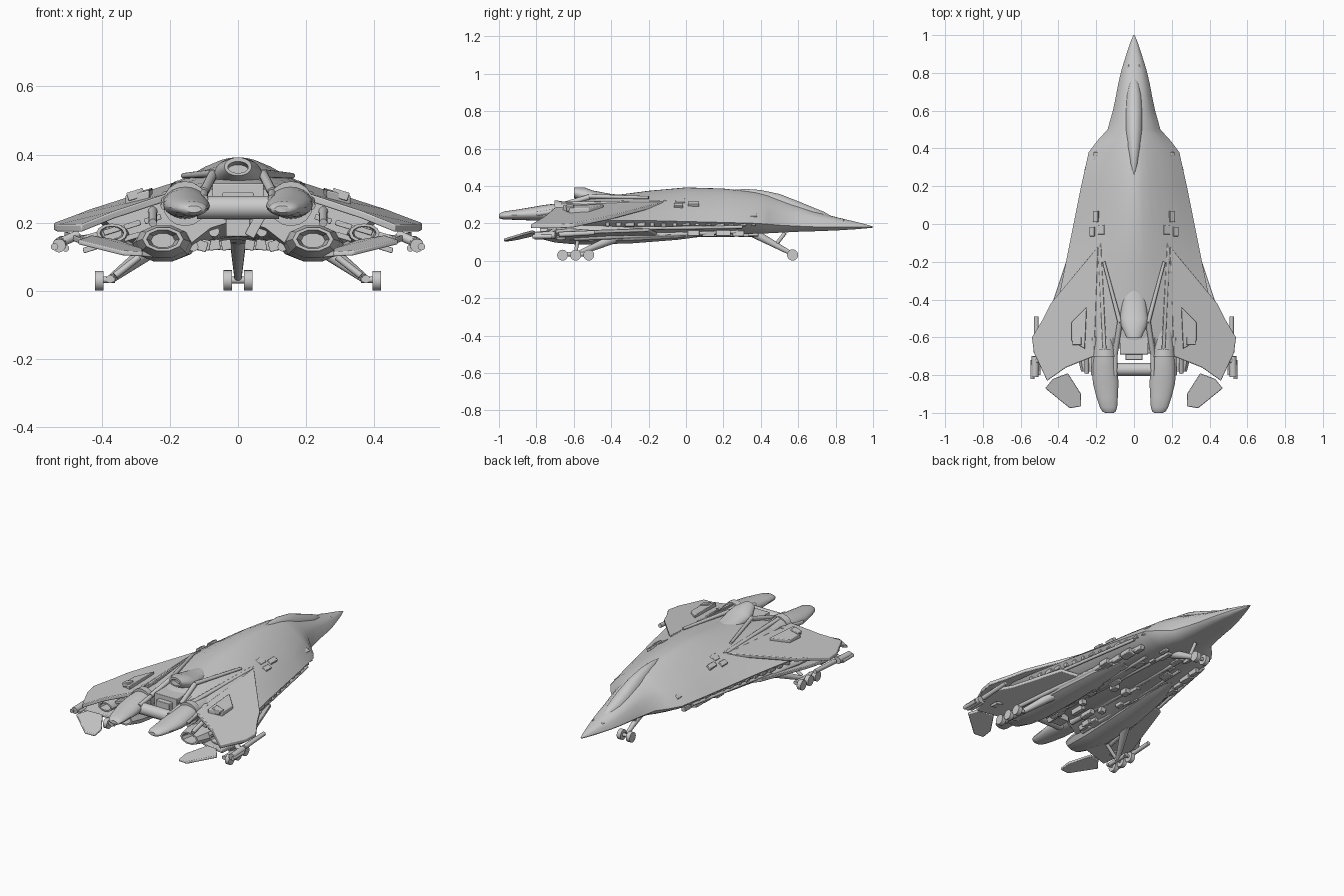
import bpy, bmesh, math, random
from mathutils import Vector, Matrix

random.seed(4)


def finish(name, bm, mirror=True, angle=35, bevel=0):
    bmesh.ops.recalc_face_normals(bm, faces=bm.faces[:])
    me = bpy.data.meshes.new(name)
    bm.to_mesh(me)
    bm.free()
    ob = bpy.data.objects.new(name, me)
    bpy.context.collection.objects.link(ob)
    if bevel:
        b = ob.modifiers.new("bevel", "BEVEL")
        b.width, b.segments = bevel, 2
    if mirror:
        ob.modifiers.new("mirror", "MIRROR").use_mirror_merge = False
    bpy.ops.object.select_all(action='DESELECT')
    ob.select_set(True)
    bpy.context.view_layer.objects.active = ob
    bpy.ops.object.shade_smooth_by_angle(angle=math.radians(angle))
    return ob


def skin(bm, rings):
    """Bridge consecutive closed rings and cap both ends."""
    vs = [[bm.verts.new(p) for p in r] for r in rings]
    for a, b in zip(vs, vs[1:]):
        for i in range(len(a)):
            j = (i + 1) % len(a)
            bm.faces.new((a[i], a[j], b[j], b[i]))
    bm.faces.new(vs[0])
    bm.faces.new(vs[-1])


def tube(name, rows, n=20, mirror=True, angle=35):
    """Elliptical sections along y: (y, cx, cz, rx, rz)."""
    bm = bmesh.new()
    skin(bm, [[(cx + rx * math.cos(k * math.tau / n), y, cz + rz * math.sin(k * math.tau / n))
               for k in range(n)] for y, cx, cz, rx, rz in rows])
    return finish(name, bm, mirror, angle)


def plate(name, pts, thick, mirror=True, bevel=0.004):
    """Slab with the given top outline."""
    bm = bmesh.new()
    skin(bm, [pts, [(x, y, z - thick) for x, y, z in pts]])
    return finish(name, bm, mirror, 30, bevel)


def add_rod(bm, p, q, r1, r2, n=12):
    p, q = Vector(p), Vector(q)
    rot = (q - p).to_track_quat('Z', 'Y').to_matrix().to_4x4()
    bmesh.ops.create_cone(bm, cap_ends=True, segments=n, radius1=r1, radius2=r2,
                          depth=(q - p).length, matrix=Matrix.Translation((p + q) / 2) @ rot)


def rods(name, items, mirror=True):
    bm = bmesh.new()
    for it in items:
        add_rod(bm, *it)
    return finish(name, bm, mirror)


def boxes(name, items, mirror=True):
    """Boxes as (centre, size, roll about y)."""
    bm = bmesh.new()
    for c, s, roll in items:
        bmesh.ops.create_cube(bm, size=1, matrix=Matrix.Translation(c) @
                              Matrix.Rotation(roll, 4, 'Y') @ Matrix.Diagonal((*s, 1)))
    return finish(name, bm, mirror, 30, 0.003)


# Hull: bell-shaped back, sharp chine, belly with hollow centre line
UPPER = [(0, 1), (.08, .99), (.15, .96), (.3, .85), (.45, .7), (.6, .54), (.8, .29)]
STATIONS = [  # y, half width, chine z, top z, belly z, centre belly z, bell blend
    (1, .003, .18, .183, .177, .177, 0), (.96, .02, .18, .195, .173, .173, 0),
    (.9, .04, .18, .21, .168, .168, 0), (.82, .065, .18, .229, .163, .163, 0),
    (.75, .082, .18, .247, .16, .16, 0), (.67, .097, .182, .272, .157, .157, .05),
    (.6, .112, .185, .298, .155, .155, .1), (.5, .14, .19, .335, .15, .15, .4),
    (.44, .195, .195, .353, .147, .147, .7), (.38, .24, .2, .366, .145, .145, .9),
    (.2, .28, .205, .386, .14, .14, .95), (0, .32, .21, .392, .13, .15, 1),
    (-.2, .36, .215, .374, .12, .16, 1), (-.4, .4, .215, .348, .11, .17, 1),
    (-.55, .42, .215, .33, .115, .19, 1), (-.66, .4, .215, .305, .135, .21, 1)]
rings = []
for y, w, ze, zt, zb, zc, k in STATIONS:
    half = [(t * w, ze + (zt - ze) * (k * f + (1 - k) * math.sqrt(1 - t * t))) for t, f in UPPER]
    half += [(w, ze), (.9 * w, ze - .4 * (ze - zb)), (.62 * w, zb), (.36 * w, zb), (.2 * w, (zb + 2 * zc) / 3), (0, zc)]
    rings.append([(x, y, z) for x, z in half] + [(-x, y, z) for x, z in half[-2:0:-1]])
bm = bmesh.new()
skin(bm, rings)
finish("hull", bm, False, 40)

# Cockpit canopy
tube("canopy", [(.79, 0, .22, .008, .01), (.74, 0, .225, .03, .036), (.68, 0, .24, .042, .045),
                (.6, 0, .264, .047, .054), (.5, 0, .295, .047, .062), (.4, 0, .318, .04, .06),
                (.32, 0, .33, .028, .054), (.26, 0, .335, .01, .045)], 24, False)

# Wings: upper skin, lower skin, raised panel and strake
plate("wing_upper", [(.19, -.12, .318), (.44, -.42, .238), (.48, -.5, .222), (.54, -.6, .2), (.53, -.68, .195),
                     (.46, -.83, .195), (.36, -.76, .235), (.21, -.7, .285)], .022)
plate("wing_lower", [(.26, -.15, .15), (.36, -.2, .175), (.46, -.5, .165), (.51, -.62, .175),
                     (.46, -.81, .155), (.33, -.74, .125), (.24, -.7, .115)], .018)
plate("wing_panel", [(.25, -.44, .303), (.33, -.52, .28), (.33, -.62, .28), (.26, -.66, .296)], .03)
plate("shoulder_strake", [(.175, -.1, .325), (.19, -.14, .32), (.165, -.68, .31), (.145, -.68, .318)], .05)

# Tail flaps angled down at the wing ends
plate("tail_flap", [(.35, -.79, .15), (.43, -.82, .165), (.47, -.87, .15), (.34, -.975, .118),
                    (.28, -.965, .115), (.28, -.9, .125)], .014)

# Dorsal hood and stepped block under it
tube("dorsal_hood", [(-.3, 0, .33, .03, .02), (-.4, 0, .333, .06, .024), (-.5, 0, .34, .075, .036),
                     (-.54, 0, .348, .068, .043), (-.6, 0, .365, .04, .027), (-.6, 0, .363, .03, .017),
                     (-.56, 0, .355, .03, .015)], 24, False)
rods("hood_braces", [((.16, -.2, .338), (.075, -.52, .345), .008, .012),
                     ((.075, -.52, .34), (.1, -.69, .29), .014, .014)])
boxes("tail_core", [((0, -.63, .27), (.15, .12, .09), 0), ((0, -.67, .25), (.09, .1, .08), 0),
                    ((0, -.64, .2), (.07, .07, .08), 0), ((.055, -.64, .2), (.03, .09, .09), .5)], False)

# Upper engines with broad flat tails, joined by a crossbar
tube("engine_tail", [(-.48, .15, .26, .05, .04), (-.66, .155, .26, .062, .05), (-.76, .155, .256, .066, .042),
                     (-.84, .15, .25, .068, .034), (-.92, .142, .245, .056, .026), (-.97, .135, .242, .046, .022),
                     (-.992, .132, .24, .036, .016), (-1, .13, .24, .022, .01)])
rods("engine_crossbar", [((-.12, -.77, .245), (.12, -.77, .245), .034, .034, 16)], False)
rods("engine_collars", [((.155, -.66, .258), (.155, -.7, .256), .062, .066, 16),
                        ((.1, -.6, .3), (.1, -.8, .27), .012, .012),
                        ((.21, -.6, .28), (.215, -.8, .25), .014, .012),
                        ((.25, -.6, .25), (.25, -.79, .2), .014, .012)])

# Lower nacelles with recessed nozzles
tube("nacelle", [(.12, .17, .145, .02, .012), (-.05, .19, .14, .07, .03), (-.3, .21, .135, .09, .045),
                 (-.58, .22, .138, .09, .054), (-.7, .22, .145, .08, .05), (-.78, .22, .152, .06, .036),
                 (-.78, .22, .152, .048, .028), (-.71, .22, .148, .035, .022)], 10, True, 30)
tube("outer_thruster", [(-.3, .35, .165, .02, .015), (-.5, .36, .165, .05, .03), (-.74, .37, .17, .045, .028),
                        (-.74, .37, .17, .035, .02), (-.68, .37, .17, .03, .018)], 12)

# Side gun pods
rods("gun_pod", [((.517, -.49, .15), (.517, -.68, .14), .012, .014),
                 ((.522, -.7, .138), (.525, -.81, .133), .02, .02),
                 ((.538, -.72, .13), (.538, -.82, .13), .011, .011),
                 ((.505, -.7, .125), (.505, -.8, .125), .01, .01),
                 ((.47, -.7, .165), (.525, -.73, .14), .014, .014)])

# Nose gear
rods("nose_gear_strut", [((0, .34, .16), (0, .56, .04), .026, .011), ((0, .53, .15), (0, .48, .085), .01, .01),
                         ((-.04, .57, .032), (.04, .57, .032), .01, .01)], False)
rods("nose_wheel", [((.018, .57, .031), (.043, .57, .031), .03, .03, 20)])

# Main gear
rods("main_gear_strut", [((.26, -.38, .12), (.37, -.58, .037), .026, .013),
                         ((.29, -.58, .1), (.36, -.59, .045), .01, .01),
                         ((.375, -.51, .035), (.375, -.67, .035), .012, .012)] +
     [((.36, y, .033), (.415, y, .033), .009, .009) for y in (-.52, -.59, -.66)])
rods("main_wheels", [((.395, y, .03), (.42, y, .03), .029, .029, 20) for y in (-.52, -.59, -.66)])

# Belly ribs and pipes
rods("belly_pipes", [((.05, .3, .14), (.07, -.62, .175), .012, .016), ((.12, .25, .14), (.13, -.6, .13), .01, .014),
                     ((.2, .28, .155), (.33, -.6, .12), .01, .014), ((.25, .3, .18), (.39, -.5, .17), .009, .009)])
boxes("belly_blocks", [((.03 + .22 * random.random(), y, .145 - .01 * (y < -.1)),
                        (random.uniform(.02, .05), random.uniform(.03, .09), .03), random.uniform(-.3, .3))
                       for y in (.36 - .04 * i for i in range(24))])

# Small fittings along the chine, back and tail
fittings = []
for i in range(14):
    y = .36 - i * .06
    w = .24 + (.38 - y) * .2
    fittings.append(((w - .02, y, .195), (.03, random.uniform(.02, .05), .022), random.uniform(-.4, .4)))
boxes("chine_fittings", fittings)
boxes("back_fittings", [((.2, .36, .238), (.025, .04, .02), .6), ((.2, .04, .302), (.03, .06, .02), .5),
                        ((.17, -.03, .315), (.04, .05, .02), .5), ((.22, -.04, .293), (.03, .05, .02), .5),
                        ((.3, -.62, .283), (.05, .04, .025), .3), ((.03, .83, .213), (.012, .03, .015), .6)])
boxes("tail_fittings", [((x, -.67, .255 - .28 * (x - .2) + dz), (.05, .05, .016), .3)
                        for x in (.25, .31, .37, .43) for dz in (-.03, -.065)])
